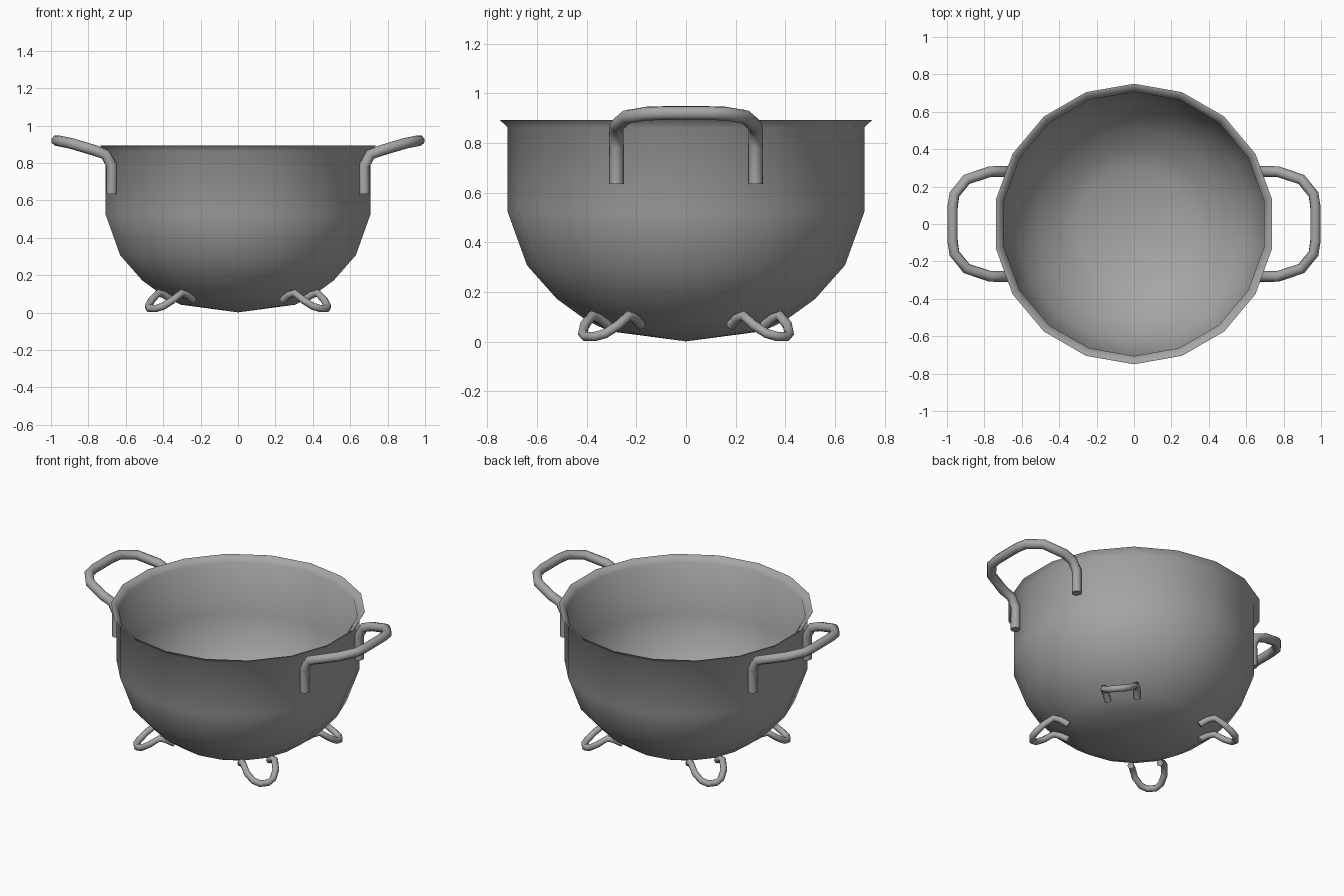
import bpy, bmesh
from math import radians, sin, cos, pi

if "Cube" in bpy.data.objects:
    bpy.data.objects.remove(bpy.data.objects["Cube"])

# dark grey metal
metal = bpy.data.materials.new("dark_metal")
metal.diffuse_color = (.38, .38, .38, 1)
metal.use_nodes = True
metal.node_tree.nodes["Principled BSDF"].inputs["Base Color"].default_value = metal.diffuse_color


def finish(ob, angle):
    bpy.ops.object.select_all(action='DESELECT')
    ob.select_set(True)
    bpy.context.view_layer.objects.active = ob
    if ob.type == 'CURVE':
        bpy.ops.object.convert(target='MESH')
        ob = bpy.context.view_layer.objects.active
    ob.data.materials.append(metal)
    bpy.ops.object.shade_smooth_by_angle(angle=radians(angle))


def lathe(name, profile, sides):
    # spin an (r, z) profile around z; both ends close on the axis
    bm = bmesh.new()
    rings = []
    for r, z in profile:
        if r == 0:
            rings.append([bm.verts.new((0, 0, z))] * sides)
        else:
            rings.append([bm.verts.new((r * sin(2 * pi * i / sides),
                                        r * cos(2 * pi * i / sides), z))
                          for i in range(sides)])
    for a, b in zip(rings, rings[1:]):
        for i in range(sides):
            j = (i + 1) % sides
            bm.faces.new(list(dict.fromkeys((a[i], a[j], b[j], b[i]))))
    bmesh.ops.recalc_face_normals(bm, faces=bm.faces)
    me = bpy.data.meshes.new(name)
    bm.to_mesh(me)
    bm.free()
    ob = bpy.data.objects.new(name, me)
    bpy.context.collection.objects.link(ob)
    finish(ob, 65)


def tube(name, pts, radius):
    # eight-sided capped rod along a path
    cu = bpy.data.curves.new(name, 'CURVE')
    cu.dimensions = '3D'
    cu.bevel_depth = radius
    cu.bevel_resolution = 2
    cu.use_fill_caps = True
    sp = cu.splines.new('POLY')
    sp.points.add(len(pts) - 1)
    for p, co in zip(sp.points, pts):
        p.co = (*co, 1)
    ob = bpy.data.objects.new(name, cu)
    bpy.context.collection.objects.link(ob)
    finish(ob, 60)


def loop(half):
    # mirror half a path across its middle (second coordinate)
    return half + [(a, -b, c) for a, b, c in reversed(half)]


# bowl: outer wall, flared lip, thin inner wall
outer = [(0, .001), (.31, .042), (.40, .085), (.52, .172), (.64, .307),
         (.718, .522), (.718, .862), (.75, .893)]
inner = [(.742, .893), (.706, .86), (.706, .525), (.63, .313),
         (.512, .181), (.395, .096), (.305, .053), (0, .012)]
lathe("bowl", outer + inner, 18)

# side handles
handle = loop([(.675, .28, .635), (.675, .28, .785), (.708, .28, .845),
               (.77, .28, .868), (.895, .238, .905), (.96, .158, .918),
               (.97, .09, .92)])
for side, s in (("right", 1), ("left", -1)):
    tube(side + "_handle", [(s * x, y, z) for x, y, z in handle], .029)

# wire feet, bent loops along the diagonals
foot = loop([(.385, .087, .065), (.435, .094, .095), (.475, .096, .105),
             (.53, .088, .066), (.575, .06, .033), (.598, .025, .021)])
for i, deg in enumerate((40, 140, 220, 320)):
    c, s = cos(radians(deg)), sin(radians(deg))
    tube(f"foot_{i + 1}", [(r * c - w * s, r * s + w * c, z)
                           for r, w, z in foot], .02)
